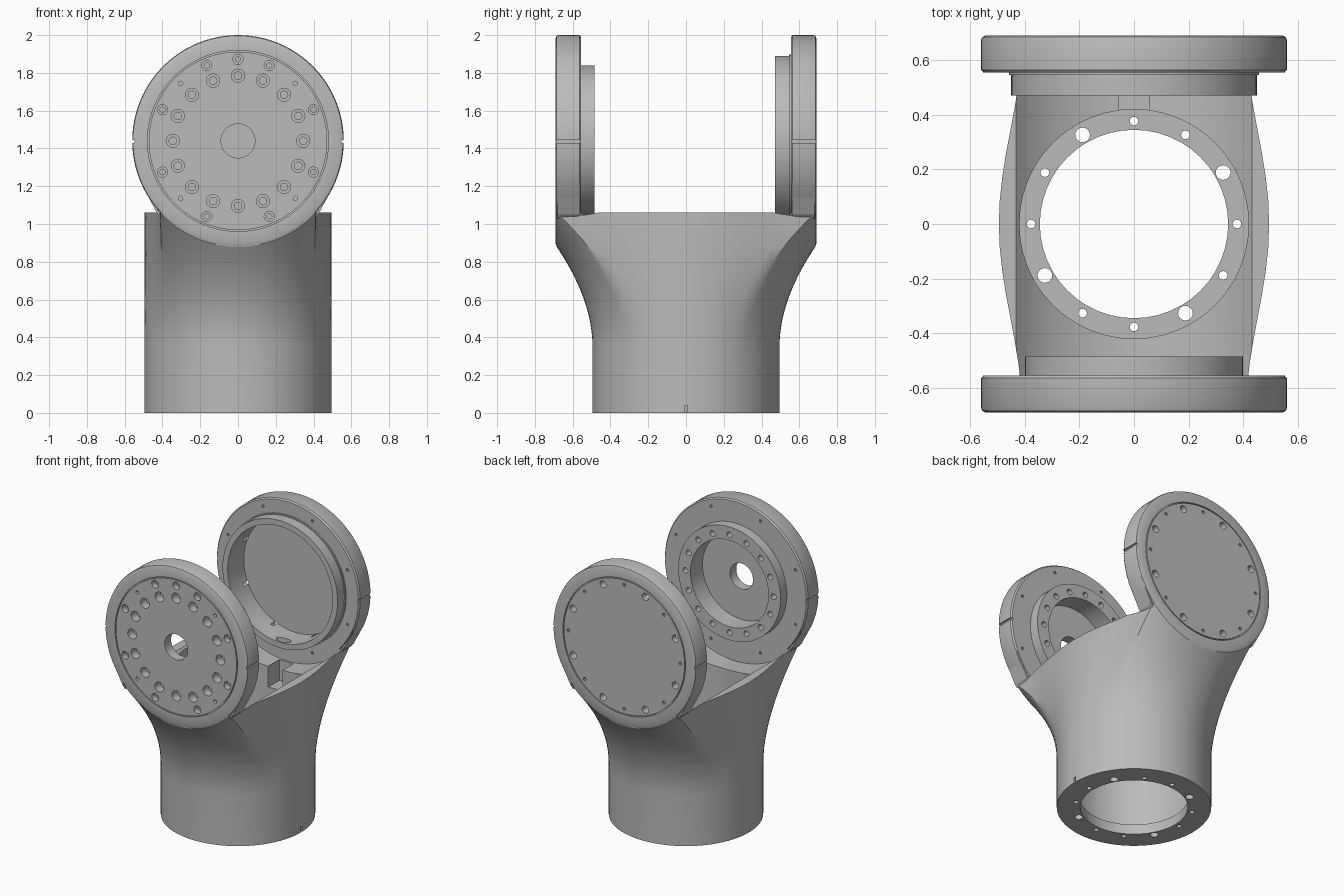
import bpy, bmesh
from math import sin, cos, pi, radians, sqrt
from mathutils import Matrix, Vector

if "Cube" in bpy.data.objects:
    bpy.data.objects.remove(bpy.data.objects["Cube"])

grey = bpy.data.materials.new("machined_grey")
grey.use_nodes = True
grey.diffuse_color = (0.5, 0.5, 0.5, 1)
grey.node_tree.nodes["Principled BSDF"].inputs["Base Color"].default_value = (0.5, 0.5, 0.5, 1)

AXIS_Z = 1.44        # height of the joint axis
RIM = 0.56           # flange radius
TUBE = 0.495         # tube radius
FACE = 0.685         # outer face of the fork
DECK = 1.06          # height of the fork shoulders
JOINT = Matrix.Translation((0, 0, AXIS_Z)) @ Matrix.Rotation(-pi / 2, 4, 'X')


def lathe(bm, profile, segs, matrix=Matrix(), closed=False):
    """Revolve (radius, height) points about the local z axis."""
    rings = []
    for i in range(segs):
        a = 2 * pi * i / segs
        rings.append([bm.verts.new(matrix @ Vector((r * cos(a), r * sin(a), h)))
                      for r, h in profile])
    n = len(profile)
    for i in range(segs):
        a, b = rings[i], rings[(i + 1) % segs]
        for j in range(n if closed else n - 1):
            k = (j + 1) % n
            bm.faces.new((a[j], b[j], b[k], a[k]))


def pin(bm, radius, angle, r, y0, y1, segs=16, bore=None, step=None):
    """Cutter pin parallel to the joint axis, optionally stepped to a narrower bore."""
    m = JOINT @ Matrix.Translation((radius * cos(angle), radius * sin(angle), 0))
    prof = [(0, y0), (r, y0)]
    prof += [(r, step), (bore, step), (bore, y1)] if bore else [(r, y1)]
    lathe(bm, prof + [(0, y1)], segs, m)


def box(bm, lo, hi):
    lo, hi = Vector(lo), Vector(hi)
    m = Matrix.Translation((lo + hi) / 2) @ Matrix.Diagonal((*(hi - lo), 1))
    bmesh.ops.create_cube(bm, size=1, matrix=m)


def make(name, bm):
    bmesh.ops.remove_doubles(bm, verts=bm.verts, dist=1e-5)
    bmesh.ops.recalc_face_normals(bm, faces=bm.faces)
    me = bpy.data.meshes.new(name)
    bm.to_mesh(me)
    bm.free()
    me.materials.append(grey)
    ob = bpy.data.objects.new(name, me)
    bpy.context.scene.collection.objects.link(ob)
    return ob


def carve(ob, cutter_bm):
    """Subtract a cutter and bake the result."""
    cutter = make("cutter", cutter_bm)
    cutter.hide_render = True
    mod = ob.modifiers.new("cut", 'BOOLEAN')
    mod.operation, mod.solver, mod.object = 'DIFFERENCE', 'EXACT', cutter
    dg = bpy.context.evaluated_depsgraph_get()
    baked = bpy.data.meshes.new_from_object(ob.evaluated_get(dg))
    ob.modifiers.clear()
    ob.data = baked
    bpy.data.objects.remove(cutter)


def smooth(ob, angle=30):
    bpy.ops.object.select_all(action='DESELECT')
    ob.select_set(True)
    bpy.context.view_layer.objects.active = ob
    bpy.ops.object.shade_smooth_by_angle(angle=radians(angle))


# Fork body: round tube flaring into the two flange rims
def column(u):
    """One flare curve of the quarter body, u = 0 at the face, 1 at the side."""
    split = 0.6
    drop = AXIS_Z - DECK
    side = sqrt(RIM ** 2 - drop ** 2)
    theta = u * pi / 2
    foot = Vector((TUBE * sin(theta), TUBE * cos(theta), 0.35))
    if u <= split + 1e-6:
        x = side * sin(u / split * pi / 2)
        top = Vector((x, FACE, AXIS_Z - sqrt(RIM ** 2 - x * x)))
    else:
        y = FACE * (1 - u) / (1 - split)
        top = Vector((TUBE - (TUBE - side) * (1 - cos(pi * y / FACE)) / 2, y, DECK))
    ctrl = foot.copy()
    ctrl.z += (top.z - foot.z) * 0.47
    pts = [Vector((foot.x, foot.y, 0))]
    for i in range(13):
        t = i / 12
        pts.append(foot * (1 - t) ** 2 + ctrl * 2 * t * (1 - t) + top * t * t)
    return pts + [Vector((top.x, top.y, DECK))]


N = 20
quarter = [column(i / N) for i in range(N + 1)]
loop = []
for sx, sy in ((1, 1), (1, -1), (-1, -1), (-1, 1)):
    cols = quarter if sx == sy else quarter[::-1]
    loop += [[Vector((p.x * sx, p.y * sy, p.z)) for p in c] for c in cols[:-1]]
bm = bmesh.new()
grid = [[bm.verts.new(p) for p in c] for c in loop]
for a, b in zip(grid, grid[1:] + grid[:1]):
    for j in range(len(a) - 1):
        bm.faces.new((a[j], b[j], b[j + 1], a[j + 1]))
bm.faces.new([c[0] for c in grid])
bm.faces.new([c[-1] for c in grid])
body = make("fork_body", bm)

# Round clearance between the flanges
bm = bmesh.new()
lathe(bm, [(0, -0.8), (0.53, -0.8), (0.53, -0.555), (0.575, -0.555),
           (0.575, 0.555), (0.53, 0.555), (0.53, 0.8), (0, 0.8)], 96, JOINT)
carve(body, bm)

# Tube bore with a bottom lip
bm = bmesh.new()
lathe(bm, [(0, -0.1), (0.345, -0.1), (0.345, 0.07), (0.42, 0.07),
           (0.42, 1.2), (0, 1.2)], 48)
carve(body, bm)

# Bolt holes in the lip, key notch and cable channel
bm = bmesh.new()
for i in range(12):
    a = i * pi / 6
    r = 0.027 if i in (1, 4, 7, 10) else 0.016
    lathe(bm, [(0, -0.05), (r, -0.05), (r, 0.12), (0, 0.12)], 16,
          Matrix.Translation((0.377 * cos(a), 0.377 * sin(a), 0)))
box(bm, (0.475, -0.007, -0.05), (0.52, 0.007, 0.04))
box(bm, (-0.055, 0.36, 0.72), (0.055, 0.54, 0.98))
carve(body, bm)
smooth(body)

# Shoulder webs where the body runs tangent into the rims
for face, s in (("front", -1), ("back", 1)):
    for side, k in (("left", 1), ("right", -1)):
        bm = bmesh.new()
        section = [(0.405, 1.03), (0.425, 1.05), (0.515, 1.22), (0.47, 1.18)]
        base = bm.faces.new([bm.verts.new((x * k, s * 0.56, z)) for x, z in section])
        ext = bmesh.ops.extrude_face_region(bm, geom=[base])
        bmesh.ops.translate(bm, vec=(0, s * 0.12, 0),
                            verts=[v for v in ext["geom"] if isinstance(v, bmesh.types.BMVert)])
        make(f"{face}_{side}_web", bm)


def rim_profile(s):
    """Outer face with its plate groove, then the bevelled rim."""
    return [(0.472, s * 0.69), (0.472, s * 0.68), (0.479, s * 0.68), (0.479, s * 0.69),
            (0.545, s * 0.69), (0.556, s * 0.685), (RIM, s * 0.675), (RIM, s * 0.565),
            (0.552, s * 0.555)]


def rim_cuts(bm, s):
    """Side notches and the small holes on the inner face."""
    for k in (-1, 1):
        box(bm, (k * 0.56 - 0.012, s * 0.625 - 0.1, 1.428), (k * 0.56 + 0.012, s * 0.625 + 0.1, 1.446))
    for i in range(8):
        pin(bm, 0.505, (i + 0.5) * pi / 4, 0.01, *sorted((s * 0.5, s * 0.6)), segs=10)


# Front flange: open hub, inner boss, ring of counterbored holes
bm = bmesh.new()
lathe(bm, [(0.09, -0.69)] + rim_profile(-1) +
      [(0.40, -0.555), (0.40, -0.485), (0.305, -0.485), (0.305, -0.62), (0.09, -0.62)],
      96, JOINT, closed=True)
front = make("front_flange", bm)
bm = bmesh.new()
for i in range(16):
    pin(bm, 0.345, i * pi / 8, 0.035, -0.75, -0.4, bore=0.02, step=-0.63)
for i in range(8):
    pin(bm, 0.432, (i + 0.5) * pi / 4, 0.027, -0.75, -0.58, bore=0.014, step=-0.65)
pin(bm, 0.432, -pi / 2, 0.027, -0.75, -0.58, bore=0.014, step=-0.65)
for i in range(4):
    pin(bm, 0.43, (i + 0.5) * pi / 2, 0.012, -0.75, -0.62)
rim_cuts(bm, -1)
carve(front, bm)
smooth(front)

# Back flange: closed cover, deep cup with a cable slot at the bottom
bm = bmesh.new()
lathe(bm, [(0, 0.69)] + rim_profile(1) +
      [(0.458, 0.555), (0.458, 0.545), (0.45, 0.545), (0.45, 0.47),
       (0.41, 0.47), (0.41, 0.65), (0, 0.65)], 96, JOINT)
back = make("back_flange", bm)
bm = bmesh.new()
for i in range(8):
    pin(bm, 0.432, (i + 0.5) * pi / 4, 0.025, 0.6, 0.75)
    pin(bm, 0.438, i * pi / 4, 0.011, 0.64, 0.75, segs=10)
rim_cuts(bm, 1)
slot = Matrix.Translation((0, 0.51, 0.9)) @ Matrix.Diagonal((2, 1, 1, 1))
lathe(bm, [(0, 0), (0.028, 0), (0.028, 0.2), (0, 0.2)], 24, slot)
carve(back, bm)
smooth(back)
